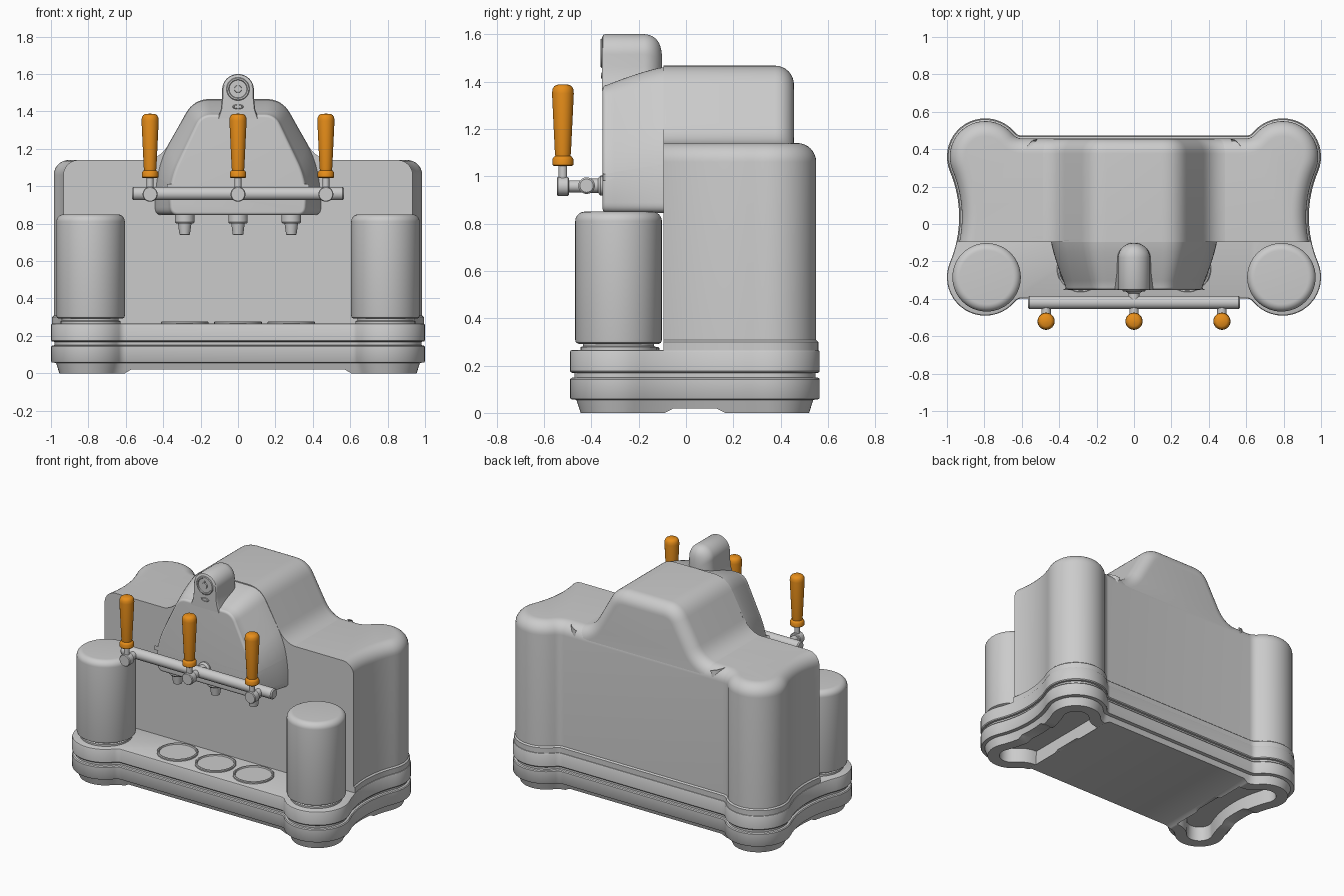
import bpy, bmesh
from math import sin, cos, pi, atan2, hypot
from mathutils import Vector

if "Cube" in bpy.data.objects:
    bpy.data.objects.remove(bpy.data.objects["Cube"])

YC = 0.0375  # centre line of the lobed footprint


def loft(name, rings, clip=None):
    """Skin closed rings, cap both ends, optionally cut off one side of a plane."""
    bm = bmesh.new()
    vs = [[bm.verts.new(p) for p in r] for r in rings]
    n = len(vs[0])
    for a, b in zip(vs, vs[1:]):
        for i in range(n):
            bm.faces.new((a[i], a[(i + 1) % n], b[(i + 1) % n], b[i]))
    bm.faces.new(vs[0])
    bm.faces.new(vs[-1])
    if clip:
        res = bmesh.ops.bisect_plane(bm, geom=bm.verts[:] + bm.edges[:] + bm.faces[:], dist=1e-6,
                                     plane_co=clip[0], plane_no=clip[1], clear_inner=True)
        cut = [e for e in res['geom_cut'] if isinstance(e, bmesh.types.BMEdge)]
        bmesh.ops.contextual_create(bm, geom=cut)
    bmesh.ops.recalc_face_normals(bm, faces=bm.faces[:])
    me = bpy.data.meshes.new(name)
    bm.to_mesh(me)
    bm.free()
    ob = bpy.data.objects.new(name, me)
    bpy.context.collection.objects.link(ob)
    return ob


def lathe(name, prof, loc, axis='z', seg=40):
    """Revolve (radius, height) pairs about an axis through loc."""
    rings = []
    for r, h in prof:
        ring = []
        for i in range(seg):
            c, s = r * cos(2 * pi * i / seg), r * sin(2 * pi * i / seg)
            p = {'z': (c, s, h), 'y': (c, h, s), 'x': (h, c, s)}[axis]
            ring.append(Vector(p) + Vector(loc))
        rings.append(ring)
    return loft(name, rings)


def arc(cx, cy, r, a, b, n):
    return [(cx + r * cos(a + (b - a) * i / n), cy + r * sin(a + (b - a) * i / n)) for i in range(n + 1)]


def outline(d):
    """Four-lobed footprint inset by d."""
    t1 = atan2(-0.1625, 0.1965)
    t2 = atan2(-0.3225, 0.768)
    q = arc(0.5985, 0.485, 0.05 + d, -pi / 2, t1, 6)
    q += arc(0.795, 0.3225, 0.205 - d, t1 + pi, t2, 20)[1:]
    q += arc(1.563, 0, 0.628 + d, t2 + pi, pi, 8)[1:]
    half = q + [(x, -y) for x, y in q[-2::-1]]
    return [(x, y + YC) for x, y in half + [(-x, y) for x, y in half[::-1]]]


def slab(name, levels, clip=None):
    return loft(name, [[(x, y, z) for x, y in outline(d)] for z, d in levels], clip)


def rounded(pts, n=8):
    """Half profile (x, z, corner size) with softened corners, mirrored to a full ring."""
    out = []
    for i, (x, z, r) in enumerate(pts):
        p = Vector((x, z))
        if r == 0:
            out.append(p)
            continue
        a, b = Vector(pts[i - 1][:2]) - p, Vector(pts[i + 1][:2]) - p
        a, b = p + a.normalized() * r, p + b.normalized() * r
        out += [a * (1 - t) ** 2 + p * 2 * t * (1 - t) + b * t * t for t in [k / n for k in range(n + 1)]]
    return out + [Vector((-p.x, p.y)) for p in out[-2:0:-1]]


def section(ring, y, inset=0.0):
    n, out = len(ring), []
    for i, p in enumerate(ring):
        t = (ring[(i + 1) % n] - ring[i - 1]).normalized()
        out.append((p.x + t.y * inset, y, p.y - t.x * inset))
    return out


quarter = [i * pi / 16 for i in range(9)]

# Base with two bands, a groove and a tapered foot
base = slab("base", [(0, .045), (.055, .027), (.058, .004), (.064, 0), (.142, 0), (.148, .005), (.15, .018),
                     (.168, .018), (.17, .005), (.176, 0), (.257, 0), (.263, .003), (.266, .01)])
# Underside: shallow gaps between the four feet, and a pocket at each end
cutters = [
    loft("foot_gap_front", [[(-.64, y, -.02), (.64, y, -.02), (.57, y, .02), (-.57, y, .02)] for y in (-.7, .7)]),
    loft("foot_gap_side", [[(x, -.13, -.02), (x, .205, -.02), (x, .13, .018), (x, -.055, .018)] for x in (-1.2, 1.2)]),
    slab("pocket_right", [(-.03, .12), (.1, .125)], ((.6, 0, 0), (1, 0, 0))),
    slab("pocket_left", [(-.03, .12), (.1, .125)], ((-.6, 0, 0), (-1, 0, 0)))]
for c in cutters:
    c.hide_render = True
    m = base.modifiers.new("cut", 'BOOLEAN')
    m.operation, m.solver, m.object = 'DIFFERENCE', 'EXACT', c
bpy.context.view_layer.update()
base.data = bpy.data.meshes.new_from_object(base.evaluated_get(bpy.context.evaluated_depsgraph_get()))
base.modifiers.clear()
for c in cutters:
    bpy.data.objects.remove(c)

# Main body: same footprint cut flat at the front, rounded top
R = 0.08
slab("body", [(.26, .006), (.30, .006), (.308, .015)] +
     [(1.14 - R + R * sin(t), .015 + R * (1 - cos(t))) for t in quarter],
     ((0, -.095, 0), (0, 1, 0)))

# Raised hump over the middle of the body
hump = rounded([(0, 1.467, 0), (.236, 1.467, .09), (.42, 1.137, .1), (.58, 1.137, 0), (.58, .9, 0), (0, .9, 0)])
loft("hump", [section(hump, -.095)] +
     [section(hump, .456 - R + R * sin(t), R * (1 - cos(t))) for t in quarter])

# Tap housing projecting from the front, narrowing forwards
back = rounded([(0, 1.462, 0), (.236, 1.462, .08), (.415, 1.15, .1), (.445, .97, .08), (.445, .845, .04), (0, .845, 0)])
front = rounded([(0, 1.385, 0), (.2, 1.385, .06), (.355, 1.06, .08), (.37, .95, .06), (.36, .845, .04), (0, .845, 0)])
secs = []
for k in range(9):
    t = k / 8
    e = t ** 1.3
    secs.append(section([b.lerp(f, e) for b, f in zip(back, front)], -.085 - .25 * t))
secs += [section(front, -.335 - .017 * sin(t), .017 * (1 - cos(t))) for t in quarter[1:]]
loft("tap_housing", secs)

# Arched head with a rounded back
arch = [(.085 * sin(a), .153 + .085 * cos(a)) for a in [i * pi / 24 for i in range(13)]]
arch += [(.086, .1), (.092, .05), (.108, 0)]
arch += [(-x, z) for x, z in arch[:0:-1]]
steps = [(-.354, .95), (-.35, .985), (-.342, 1), (-.18, 1)]
steps = [(y, s, s) for y, s in steps]
steps += [(-.18 + .08 * sin(t), cos(t), cos(t) ** .3) for t in [i * pi / 26 for i in range(1, 13)]]
loft("head", [[(x * sx, y, 1.362 + z * sz) for x, z in arch] for y, sx, sz in steps])

# Round lock on the head, with a small oval below it
lathe("lock_plate", [(.062, .01), (.062, -.004), (.058, -.009), (.05, -.009), (.047, -.004),
                     (.02, -.004), (.018, -.01), (.001, -.01)], (0, -.352, 1.52), 'y')
loft("lock_slot", [[(x, y, z) for x, z in ((-.004, 1.52), (.004, 1.52), (.004, 1.55), (-.004, 1.55))]
                   for y in (-.35, -.362)])
oval = lathe("oval_badge", [(.03, .01), (.03, -.004), (.026, -.008), (.022, -.008), (.02, -.004), (.001, -.004)],
             (0, 0, 0), 'y')
oval.scale.z = .42
oval.location = (0, -.352, 1.425)

# Tap rail and its connector
lathe("tap_rail", [(.028, -.567), (.035, -.56), (.035, .56), (.028, .567)], (0, -.42, .96), 'x')
lathe("rail_connector", [(.042, -.34), (.042, -.362), (.03, -.372), (.03, -.42)], (0, 0, .96), 'y')

orange = bpy.data.materials.new("orange_handle")
orange.diffuse_color = (.8, .27, .01, 1)
orange.use_nodes = True
orange.node_tree.nodes["Principled BSDF"].inputs["Base Color"].default_value = orange.diffuse_color
for side, x in (("left", -.47), ("middle", 0), ("right", .47)):
    # Valve, stem and handle
    lathe(side + "_valve", [(.025, -.42), (.025, -.495), (.036, -.495), (.04, -.499), (.04, -.541),
                            (.036, -.546)], (x, 0, .957), 'y')
    lathe(side + "_stem", [(.018, .96), (.018, 1.055)], (x, -.52, 0), seg=24)
    h = lathe(side + "_handle", [(.038, 1.043), (.044, 1.048), (.044, 1.072), (.038, 1.082), (.032, 1.085),
                                 (.034, 1.1), (.046, 1.35), (.044, 1.368), (.037, 1.38), (.027, 1.386),
                                 (.001, 1.388)], (x, -.52, 0), seg=32)
    h.data.materials.append(orange)
    # Spout and glass rest below it
    sx = x * .285 / .47
    lathe(side + "_spout", [(.052, .86), (.052, .808), (.046, .8), (.036, .8), (.028, .742), (.02, .738),
                            (.02, .76), (.001, .76)], (sx, -.24, 0), seg=32)
    lathe(side + "_glass_rest", [(.127, .26), (.127, .274), (.122, .278), (.115, .278), (.112, .27),
                                 (.001, .27)], (sx, -.24, 0), seg=48)

# Canisters on the front lobes
for side, x in (("left", -.788), ("right", .788)):
    lathe(side + "_canister", [(.16, .26), (.16, .278), (.15, .282), (.15, .292), (.17, .292), (.18, .297),
                               (.183, .308)] +
          [(.143 + .04 * cos(t), .81 + .04 * sin(t)) for t in quarter] + [(.001, .85)],
          (x, -.285, 0), seg=56)

# Smooth shading with sharp edges kept
bpy.ops.object.select_all(action='DESELECT')
for ob in bpy.context.scene.objects:
    ob.select_set(True)
    bpy.context.view_layer.objects.active = ob
bpy.ops.object.shade_smooth_by_angle(angle=.6)
